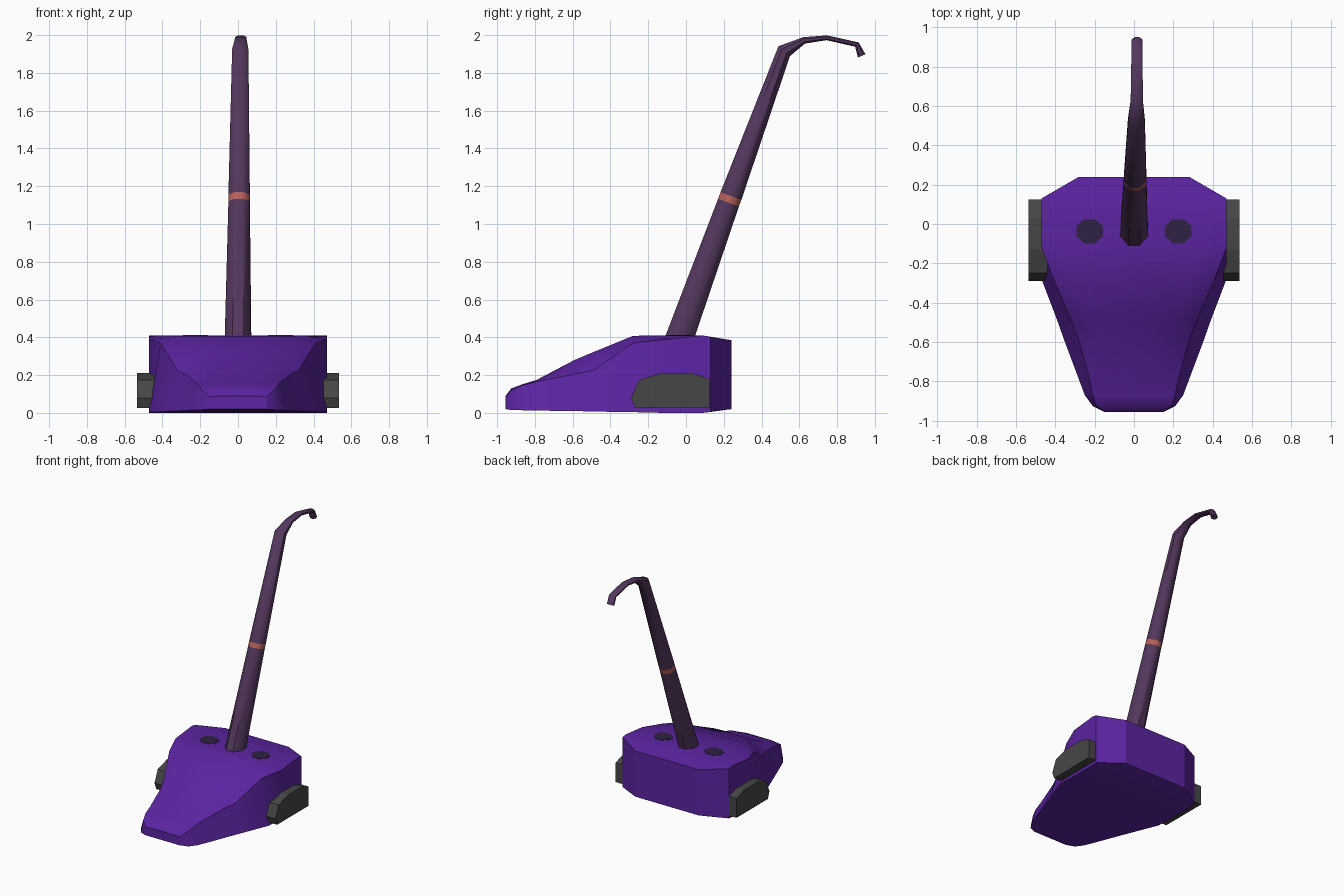
import bpy, bmesh, math
from mathutils import Vector

if "Cube" in bpy.data.objects:
    bpy.data.objects.remove(bpy.data.objects["Cube"])


def mat(name, rgb):
    m = bpy.data.materials.new(name)
    m.diffuse_color = (*rgb, 1)
    m.use_nodes = True
    m.node_tree.nodes["Principled BSDF"].inputs["Base Color"].default_value = m.diffuse_color
    return m


PURPLE = mat("purple body", (0.105, 0.018, 0.36))
PLUM = mat("plum pole", (0.088, 0.039, 0.110))
CORAL = mat("coral band", (0.48, 0.12, 0.10))
GREY = mat("dark grey wheel", (0.062, 0.062, 0.062))
INK = mat("ink button", (0.028, 0.016, 0.058))


def loft(name, rings, mats, angle, index=lambda i: 0):
    """Skin closed rings of equal length, capped at both ends."""
    bm = bmesh.new()
    vs = [[bm.verts.new(p) for p in r] for r in rings]
    n = len(vs[0])
    for i in range(len(vs) - 1):
        for j in range(n):
            k = (j + 1) % n
            f = bm.faces.new((vs[i][j], vs[i][k], vs[i + 1][k], vs[i + 1][j]))
            f.material_index = index(i)
    bm.faces.new(vs[0])
    bm.faces.new(vs[-1])
    bmesh.ops.recalc_face_normals(bm, faces=bm.faces)
    me = bpy.data.meshes.new(name)
    bm.to_mesh(me)
    bm.free()
    ob = bpy.data.objects.new(name, me)
    bpy.context.collection.objects.link(ob)
    for m in mats:
        me.materials.append(m)
    bpy.ops.object.select_all(action='DESELECT')
    ob.select_set(True)
    bpy.context.view_layer.objects.active = ob
    if angle:
        bpy.ops.object.shade_smooth_by_angle(angle=math.radians(angle))
    return ob


# Floor head: sections (y, bottom half width, bottom z, shoulder x, shoulder z, top x, top z)
SECTIONS = [
    (-0.955, 0.15, 0.02, 0.15, 0.085, 0.10, 0.09),
    (-0.925, 0.21, 0.015, 0.19, 0.12, 0.11, 0.13),
    (-0.87, 0.25, 0.014, 0.21, 0.145, 0.12, 0.15),
    (-0.79, 0.28, 0.012, 0.225, 0.165, 0.13, 0.175),
    (-0.59, 0.355, 0.01, 0.28, 0.205, 0.17, 0.28),
    (-0.49, 0.39, 0.007, 0.32, 0.225, 0.20, 0.322),
    (-0.28, 0.47, 0.004, 0.41, 0.37, 0.30, 0.408),
    (-0.12, 0.47, 0.0, 0.47, 0.388, 0.36, 0.41),
    (0.09, 0.47, 0.0, 0.47, 0.41, 0.36, 0.41),
    (0.13, 0.47, 0.005, 0.47, 0.402, 0.34, 0.403),
    (0.24, 0.28, 0.02, 0.28, 0.385, 0.20, 0.385),
]
rings = []
for y, wb, zb, xe, ze, xt, zt in SECTIONS:
    half = [(wb, zb), (xe, ze), (xt, zt)]
    rings.append([(x, y, z) for x, z in half] + [(-x, y, z) for x, z in half[::-1]])
loft("floor_head", rings, [PURPLE], 30)

# Wheels and buttons on both sides
WHEEL = [(-0.27, 0.025), (-0.29, 0.08), (-0.25, 0.175), (-0.13, 0.21),
         (0.03, 0.21), (0.125, 0.18), (0.125, 0.025)]
for side, s in (("left", -1), ("right", 1)):
    loft(side + "_wheel", [[(s * x, y, z) for y, z in WHEEL] for x in (0.42, 0.535)], [GREY], 0)
    octagon = [(math.cos(a) * 0.073, math.sin(a) * 0.066)
               for a in (math.pi / 8 + i * math.pi / 4 for i in range(8))]
    loft(side + "_button", [[(s * 0.225 + x, -0.037 + y, z) for x, y in octagon]
                            for z in (0.406, 0.413)], [INK], 0)

# Pole with hooked handle: (x, y, z, half width, half thickness)
PATH = [
    (0.0, -0.04, 0.38, 0.072, 0.076),
    (0.006, 0.225, 1.113, 0.058, 0.060),
    (0.006, 0.238, 1.148, 0.058, 0.060),
    (0.012, 0.520, 1.915, 0.044, 0.041),
    (0.014, 0.625, 1.972, 0.032, 0.018),
    (0.015, 0.745, 1.986, 0.030, 0.013),
    (0.015, 0.905, 1.950, 0.029, 0.015),
    (0.015, 0.930, 1.890, 0.028, 0.022),
]
pts = [Vector(p[:3]) for p in PATH]
rings = []
for i, p in enumerate(pts):
    a = (p - pts[max(i - 1, 0)]).normalized()
    b = (pts[min(i + 1, len(pts) - 1)] - p).normalized()
    t = (a + b).normalized()
    side = Vector((1, 0, 0))
    up = t.cross(side).normalized()
    w, h = PATH[i][3:]
    rings.append([p + side * w * math.cos(k * math.pi / 4 + math.pi / 8) * 1.06
                  + up * h * math.sin(k * math.pi / 4 + math.pi / 8) * 1.06 for k in range(8)])
loft("pole_and_handle", rings, [PLUM, CORAL], 46, lambda i: 1 if i == 1 else 0)
